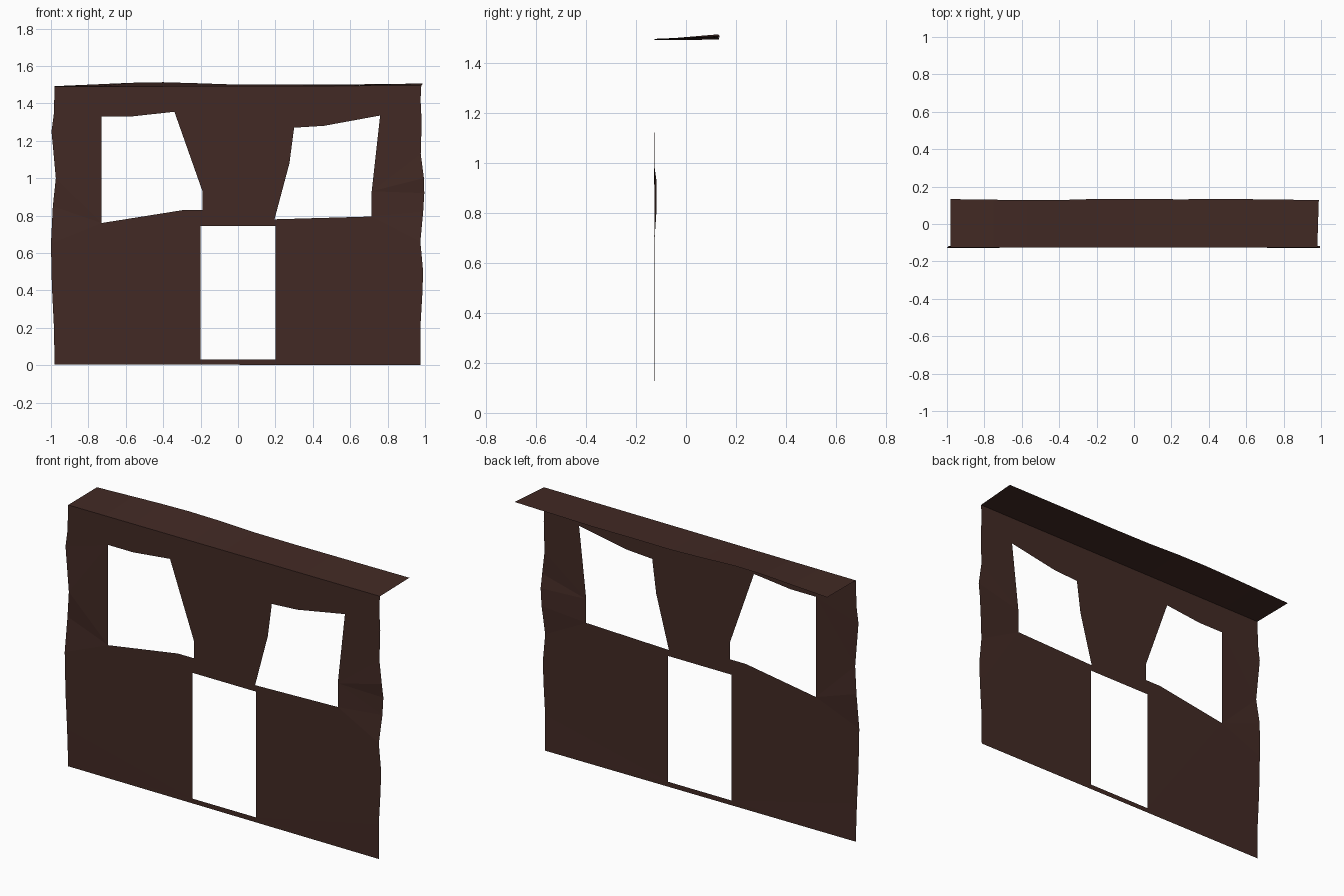
import bpy, bmesh

brown = bpy.data.materials.new("dark_brown")
brown.diffuse_color = (0.055, 0.023, 0.018, 1)
WALL_Y = -0.125


def finish(bm, name):
    mesh = bpy.data.meshes.new(name)
    bm.to_mesh(mesh)
    bm.free()
    mesh.materials.append(brown)
    obj = bpy.data.objects.new(name, mesh)
    bpy.context.collection.objects.link(obj)
    return obj


def add_loop(bm, points):
    verts = [bm.verts.new((x, WALL_Y, z)) for x, z in points]
    return [bm.edges.new((a, b)) for a, b in zip(verts, verts[1:] + verts[:1])]


# Uneven weathered side edges (bottom to top)
left_edge = [(-0.98, 0.005), (-0.985, 0.22), (-0.995, 0.42), (-1.0, 0.65), (-0.99, 0.85),
             (-0.974, 1.0), (-0.997, 1.25), (-0.985, 1.34), (-0.98, 1.49)]
right_edge = [(0.975, 0), (0.975, 0.2), (0.985, 0.37), (0.99, 0.5), (0.975, 0.66),
              (0.99, 0.82), (0.996, 0.92), (0.994, 1.0), (0.977, 1.13),
              (0.982, 1.3), (0.976, 1.42), (0.98, 1.495)]

# Crooked windows and the doorway
left_window = [(-0.73, 0.76), (-0.73, 1.33), (-0.57, 1.33), (-0.34, 1.355),
               (-0.19, 0.93), (-0.19, 0.83), (-0.29, 0.83)]
right_window = [(0.195, 0.78), (0.275, 1.08), (0.30, 1.27), (0.46, 1.28),
                (0.76, 1.335), (0.715, 0.93), (0.715, 0.795)]
doorway = [(-0.2, 0.03), (-0.2, 0.745), (0.2, 0.745), (0.2, 0.03)]

# Front wall: a single sheet with three openings
bm = bmesh.new()
edges = []
for loop in (right_edge + left_edge[::-1], left_window, right_window, doorway):
    edges += add_loop(bm, loop)
bmesh.ops.triangle_fill(bm, edges=edges, use_beauty=True, normal=(0, -1, 0))
# Slight warp of the side edges
for v in bm.verts:
    if abs(v.co.x) > 0.9 and 0.1 < v.co.z < 1.1:
        v.co.y += 0.008 if 0.75 < v.co.z < 0.95 else -0.003
finish(bm, "front_wall")

# Top ledge: strip running back from the wall's top edge
back_edge = [(-0.98, 0.133, 1.492), (-0.75, 0.13, 1.502), (-0.57, 0.127, 1.51),
             (-0.4, 0.128, 1.513), (-0.2, 0.134, 1.507), (0, 0.134, 1.5),
             (0.25, 0.132, 1.5), (0.5, 0.134, 1.5), (0.988, 0.128, 1.506)]
bm = bmesh.new()
rows = []
for x, y, z in back_edge:
    front_z = 1.49 + 0.005 * (x + 0.98) / 1.96
    rows.append((bm.verts.new((min(x, 0.98), WALL_Y, front_z)), bm.verts.new((x, y, z))))
for (a, b), (c, d) in zip(rows, rows[1:]):
    bm.faces.new((a, c, d, b))
finish(bm, "top_ledge")
